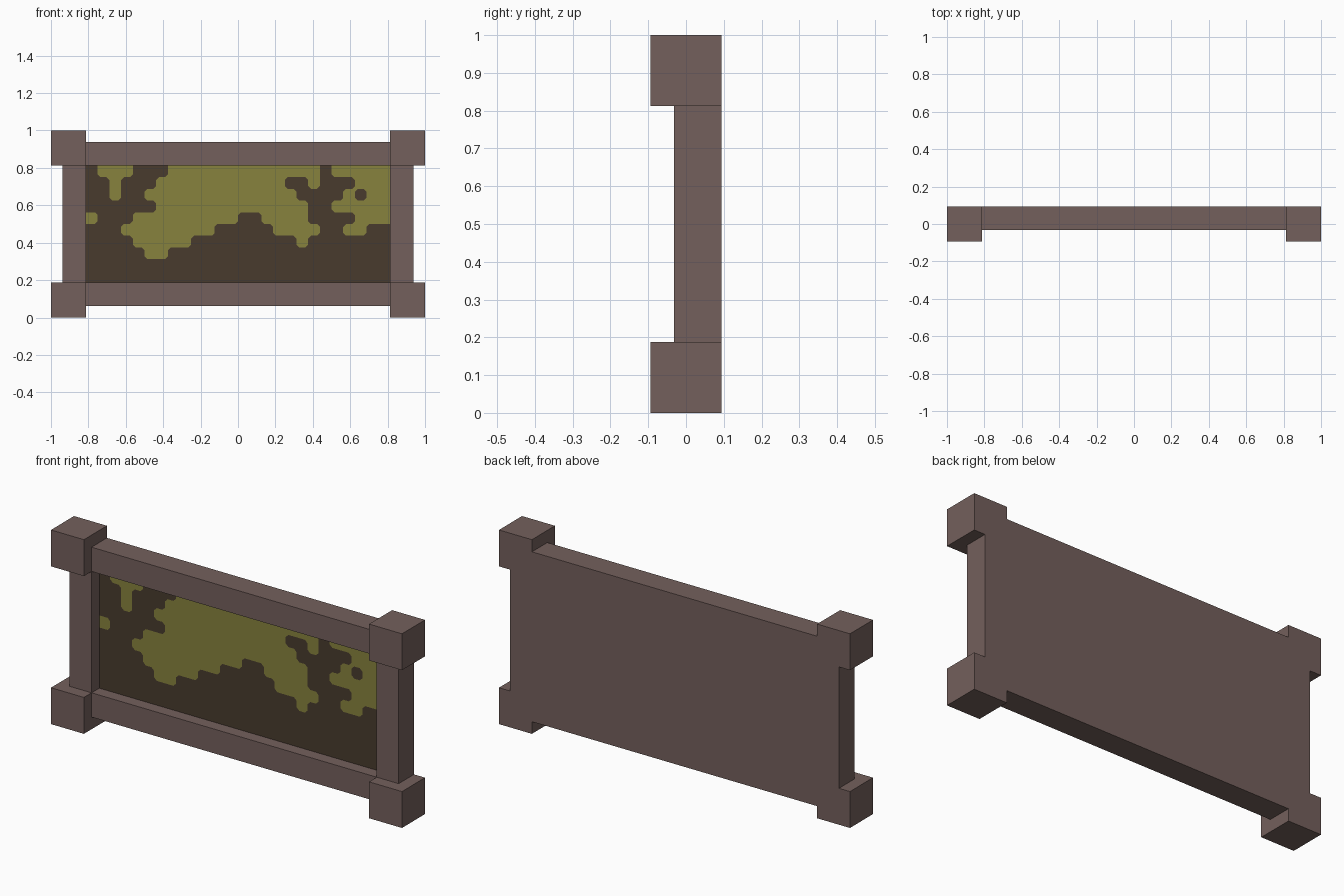
import bpy
import bmesh

cube = bpy.data.objects.get("Cube")
if cube:
    bpy.data.objects.remove(cube, do_unlink=True)

U = 1 / 16            # layout unit
HALF_W = 13 * U       # half width of the opening
Z0, Z1 = 3 * U, 13 * U
BACK = 1.5 * U
RAIL_FRONT = -0.5 * U
PANEL_Y = 0.5 * U


def material(name, rgb):
    mat = bpy.data.materials.new(name)
    mat.use_nodes = True
    mat.diffuse_color = (*rgb, 1)
    bsdf = mat.node_tree.nodes["Principled BSDF"]
    bsdf.inputs["Base Color"].default_value = (*rgb, 1)
    bsdf.inputs["Roughness"].default_value = 0.9
    return mat


frame_mat = material("frame brown", (0.174, 0.117, 0.107))
soil_mat = material("dark soil", (0.065, 0.044, 0.027))
moss_mat = material("moss green", (0.242, 0.223, 0.048))


def add_object(name, bm, mats):
    mesh = bpy.data.meshes.new(name)
    bm.to_mesh(mesh)
    bm.free()
    for mat in mats:
        mesh.materials.append(mat)
    obj = bpy.data.objects.new(name, mesh)
    bpy.context.collection.objects.link(obj)
    return obj


def box(name, xs, ys, zs):
    bm = bmesh.new()
    bmesh.ops.create_cube(bm, size=1)
    for v in bm.verts:
        v.co = [r[0] if c < 0 else r[1] for c, r in zip(v.co, (xs, ys, zs))]
    return add_object(name, bm, [frame_mat])


# Corner blocks
for side, xs in (("right", (-1, -HALF_W)), ("left", (HALF_W, 1))):
    for level, zs in (("bottom", (0, Z0)), ("top", (Z1, 1))):
        box(f"{level}_{side}_corner_block", xs, (-BACK, BACK), zs)

# Frame rails and stiles
rail_y = (RAIL_FRONT, BACK)
box("bottom_rail", (-HALF_W, HALF_W), rail_y, (U, Z0))
box("top_rail", (-HALF_W, HALF_W), rail_y, (Z1, 15 * U))
box("right_stile", (-15 * U, -HALF_W), rail_y, (Z0, Z1))
box("left_stile", (HALF_W, 15 * U), rail_y, (Z0, Z1))

# Back board behind the painted panel
box("back_board", (-HALF_W, HALF_W), (PANEL_Y + 0.003, BACK), (Z0, Z1))

# Painted panel pattern, top row first (# is moss)
PATTERN = [
    ".###...#############.#####",
    "..#...###########..#...###",
    "..#..#############....#.##",
    "......#############..#####",
    "#...#########..####....###",
    "...########.....####..##..",
    "....#####.........#.......",
    ".....##...................",
    "..........................",
    "..........................",
]
ROWS, COLS = len(PATTERN), len(PATTERN[0])
CUT = 0.015           # size of the softened pattern corners


def moss(row, col):
    row = min(max(row, 0), ROWS - 1)
    col = min(max(col, 0), COLS - 1)
    return PATTERN[row][col] == "#"


def add_face(bm, points, is_moss):
    face = bm.faces.new([bm.verts.new((x, PANEL_Y, z)) for x, z in points])
    face.material_index = int(is_moss)


bm = bmesh.new()
for r in range(ROWS):
    for c in range(COLS):
        here = moss(r, c)
        cx = -HALF_W + (c + 0.5) * U
        cz = Z1 - (r + 0.5) * U
        outline = []
        # Corners in counter-clockwise order; a corner changes colour when
        # both of its neighbours do, and moss joins across diagonals
        for i, (sx, sz) in enumerate(((-1, -1), (1, -1), (1, 1), (-1, 1))):
            x, z = cx + sx * U / 2, cz + sz * U / 2
            diagonal = moss(r - sz, c + sx)
            flip = (moss(r, c + sx) != here and moss(r - sz, c) != here
                    and (diagonal != here or not here))
            if flip:
                along_x = (x - sx * CUT, z)
                along_z = (x, z - sz * CUT)
                a, b = (along_z, along_x) if i % 2 == 0 else (along_x, along_z)
                outline += [a, b]
                add_face(bm, [a, (x, z), b], not here)
            else:
                outline.append((x, z))
        add_face(bm, outline, here)
bmesh.ops.remove_doubles(bm, verts=bm.verts, dist=0.0005)
add_object("painted_panel", bm, [soil_mat, moss_mat])
